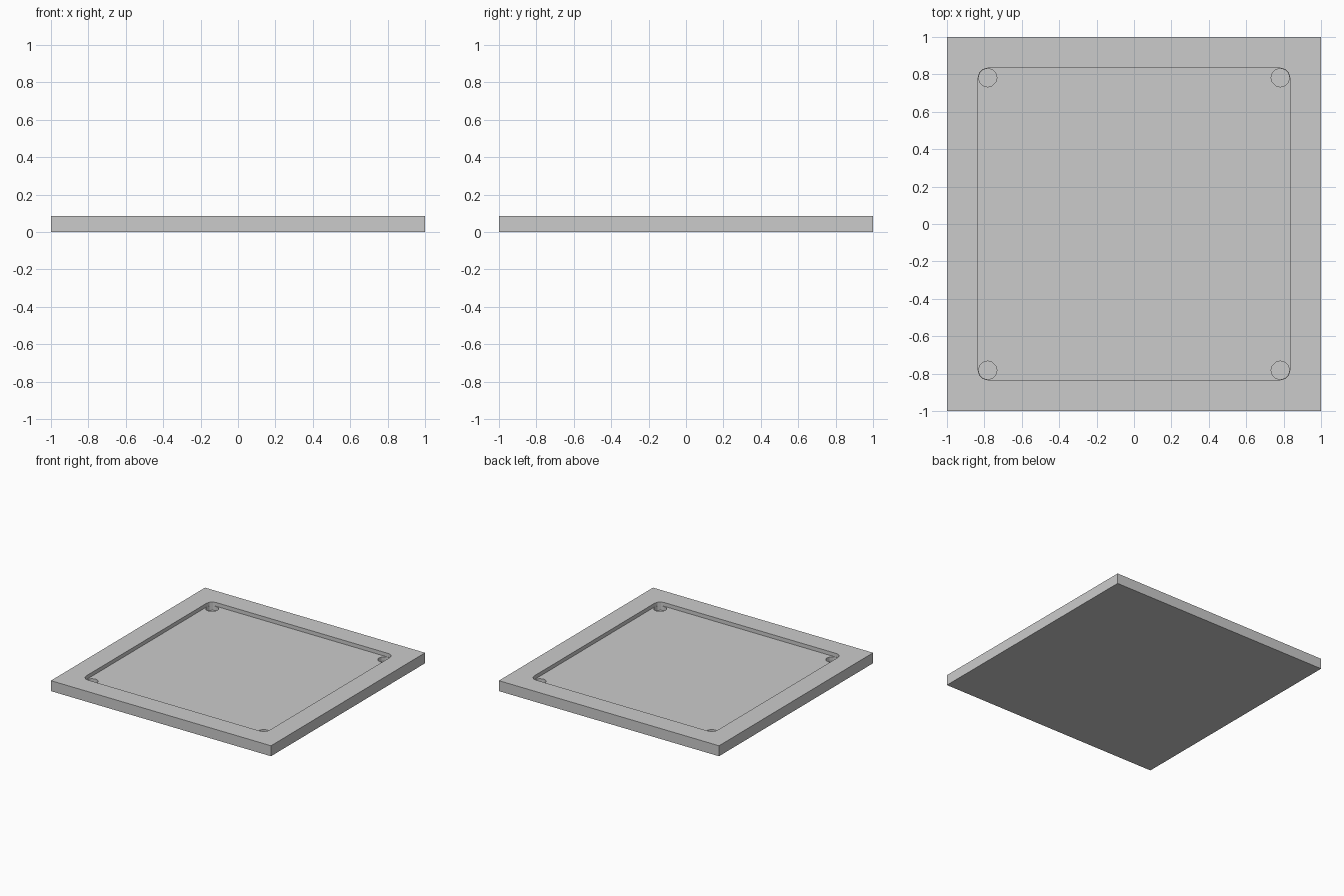
import bpy

if "Cube" in bpy.data.objects:
    bpy.data.objects.remove(bpy.data.objects["Cube"])

HALF, TOP = 1.0, 0.086        # outer plate
POCKET, FLOOR = 0.833, 0.055  # recessed square
HOLE_POS, HOLE_R, HOLE_Z = 0.782, 0.049, 0.02


def box(name, half, z0, z1):
    bpy.ops.mesh.primitive_cube_add(size=1, location=(0, 0, (z0 + z1) / 2))
    ob = bpy.context.object
    ob.name = name
    ob.scale = (2 * half, 2 * half, z1 - z0)
    bpy.ops.object.transform_apply(location=True, rotation=False, scale=True)
    return ob


def cut(target, cutter):
    mod = target.modifiers.new("cut", 'BOOLEAN')
    mod.operation = 'DIFFERENCE'
    mod.solver = 'EXACT'
    mod.object = cutter
    bpy.context.view_layer.objects.active = target
    bpy.ops.object.modifier_apply(modifier=mod.name)
    bpy.data.objects.remove(cutter, do_unlink=True)


# square base plate
plate = box("base_tray", HALF, 0, TOP)

# shallow recess with rounded vertical corners
recess = box("recess_cutter", POCKET, FLOOR, TOP + 0.1)
weights = recess.data.attributes.new("bevel_weight_edge", 'FLOAT', 'EDGE')
for e in recess.data.edges:
    a, b = (recess.data.vertices[i].co for i in e.vertices)
    weights.data[e.index].value = 1.0 if abs(a.z - b.z) > 0.01 else 0.0
bevel = recess.modifiers.new("round", 'BEVEL')
bevel.limit_method = 'WEIGHT'
bevel.width = 0.051
bevel.segments = 3
bpy.context.view_layer.objects.active = recess
bpy.ops.object.modifier_apply(modifier=bevel.name)
cut(plate, recess)

# blind round holes in the recess corners
for sx in (-1, 1):
    for sy in (-1, 1):
        bpy.ops.mesh.primitive_cylinder_add(
            vertices=12, radius=HOLE_R, depth=0.05,
            location=(sx * HOLE_POS, sy * HOLE_POS, HOLE_Z + 0.025))
        hole = bpy.context.object
        hole.name = "hole_cutter"
        cut(plate, hole)
